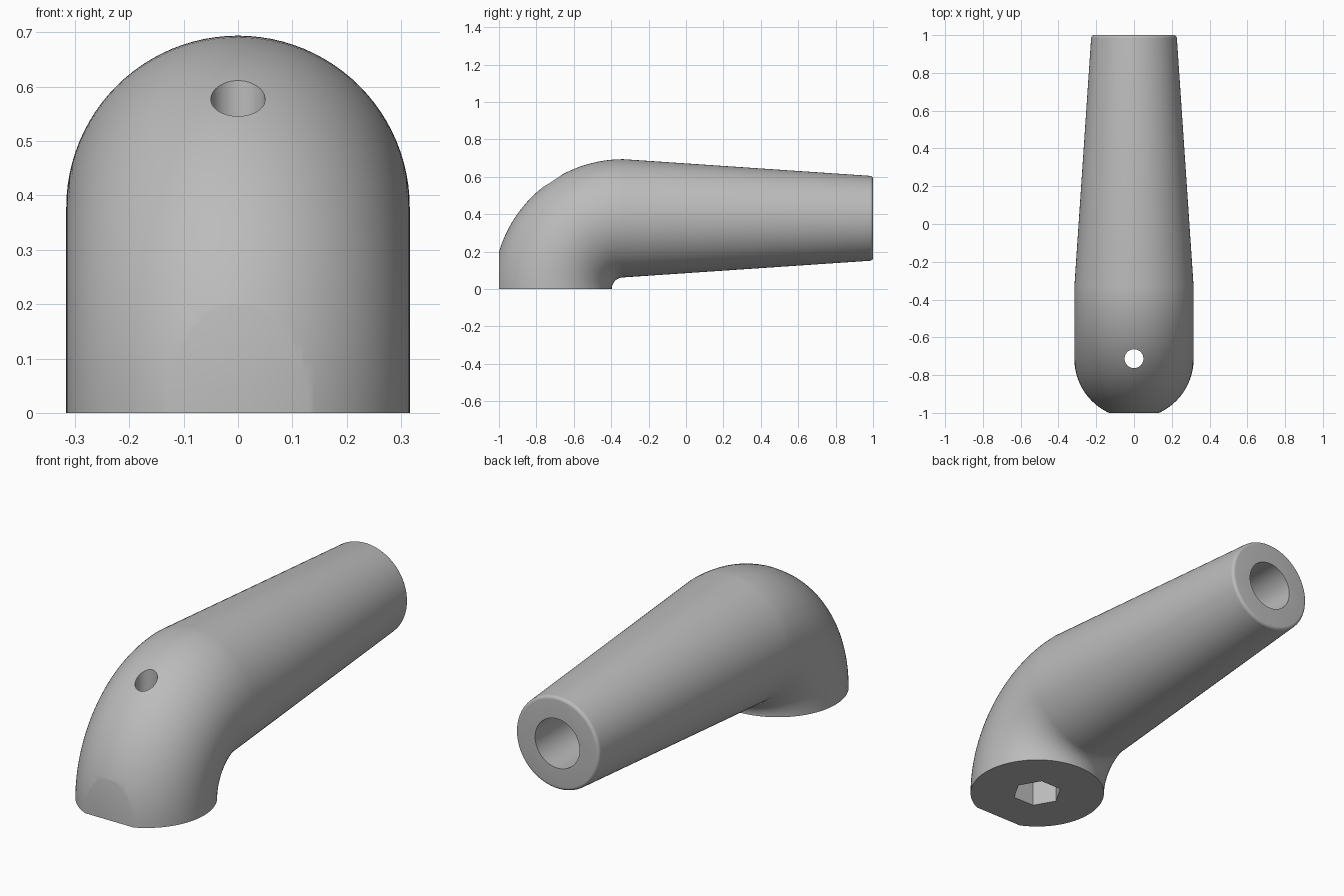
import bpy, bmesh
from math import sin, cos, pi, radians
from mathutils import Vector, Matrix

cube = bpy.data.objects.get("Cube")
if cube:
    bpy.data.objects.remove(cube, do_unlink=True)

grey = bpy.data.materials.new("grey")
grey.use_nodes = True
colour = (0.5, 0.5, 0.5, 1)
grey.diffuse_color = colour
grey.node_tree.nodes["Principled BSDF"].inputs["Base Color"].default_value = colour

SIDES = 96
TUBE = 0.316          # elbow tube radius
BEND = 0.378          # bend radius of the tube's centre line
BEND_Y = -0.335       # bend centre, on the ground
HOLE_Y = BEND_Y - BEND


def add_object(name, bm):
    bmesh.ops.recalc_face_normals(bm, faces=bm.faces)
    mesh = bpy.data.meshes.new(name)
    bm.to_mesh(mesh)
    bm.free()
    mesh.materials.append(grey)
    obj = bpy.data.objects.new(name, mesh)
    bpy.context.collection.objects.link(obj)
    return obj


def prism(name, radius, length, sides, matrix):
    bm = bmesh.new()
    bmesh.ops.create_cone(bm, cap_ends=True, segments=sides, radius1=radius,
                          radius2=radius, depth=length, matrix=matrix)
    return add_object(name, bm)


# Sections along the centre line: (y, z, tilt, radius)
sections = []
STEPS = 32
for i in range(STEPS + 1):
    a = pi / 2 * i / STEPS
    sections.append((BEND_Y - BEND * cos(a), BEND * sin(a), a, TUBE))
END, ROUND = 0.227, 0.016
for i in range(7):
    a = pi / 2 * i / 6
    sections.append((1 - ROUND + ROUND * sin(a), BEND, pi / 2,
                     END - ROUND + ROUND * cos(a)))

# Elbow and tapered grip, skinned over the sections
bm = bmesh.new()
rings = []
for y, z, tilt, radius in sections:
    out = Vector((0, -cos(tilt), sin(tilt)))
    rings.append([bm.verts.new(Vector((0, y, z)) + radius * (
        Vector((cos(t), 0, 0)) + out * sin(t)))
        for t in (2 * pi * k / SIDES for k in range(SIDES))])
for lower, upper in zip(rings, rings[1:]):
    for k in range(SIDES):
        n = (k + 1) % SIDES
        bm.faces.new((lower[k], lower[n], upper[n], upper[k]))
bm.faces.new(rings[0])
bm.faces.new(rings[-1])
handle = add_object("angled_handle", bm)

# Cutters: front flat, grip bore, vertical screw hole and hexagonal socket
bm = bmesh.new()
bmesh.ops.create_cube(bm, size=1, matrix=Matrix.Translation((0, -1.5, 0.3)))
cutters = [
    add_object("front_flat_cutter", bm),
    prism("bore_cutter", 0.121, 2, 64,
          Matrix.Translation((0, 1, BEND)) @ Matrix.Rotation(radians(90), 4, "X")),
    prism("screw_hole_cutter", 0.05, 2, 48, Matrix.Translation((0, HOLE_Y, 0.5))),
    # corners of the socket lie on the x axis
    prism("hex_socket_cutter", 0.116, 0.5, 6,
          Matrix.Translation((0, HOLE_Y, 0)) @ Matrix.Rotation(radians(90), 4, "Z")),
]
for cutter in cutters:
    cutter.hide_render = True
    mod = handle.modifiers.new(cutter.name, "BOOLEAN")
    mod.operation = "DIFFERENCE"
    mod.solver = "EXACT"
    mod.object = cutter

# Bake the cuts, drop the cutters and smooth
graph = bpy.context.evaluated_depsgraph_get()
baked = bpy.data.meshes.new_from_object(handle.evaluated_get(graph))
handle.modifiers.clear()
handle.data = baked
for cutter in cutters:
    bpy.data.objects.remove(cutter, do_unlink=True)

bpy.ops.object.select_all(action="DESELECT")
handle.select_set(True)
bpy.context.view_layer.objects.active = handle
bpy.ops.object.shade_smooth_by_angle(angle=radians(30))
